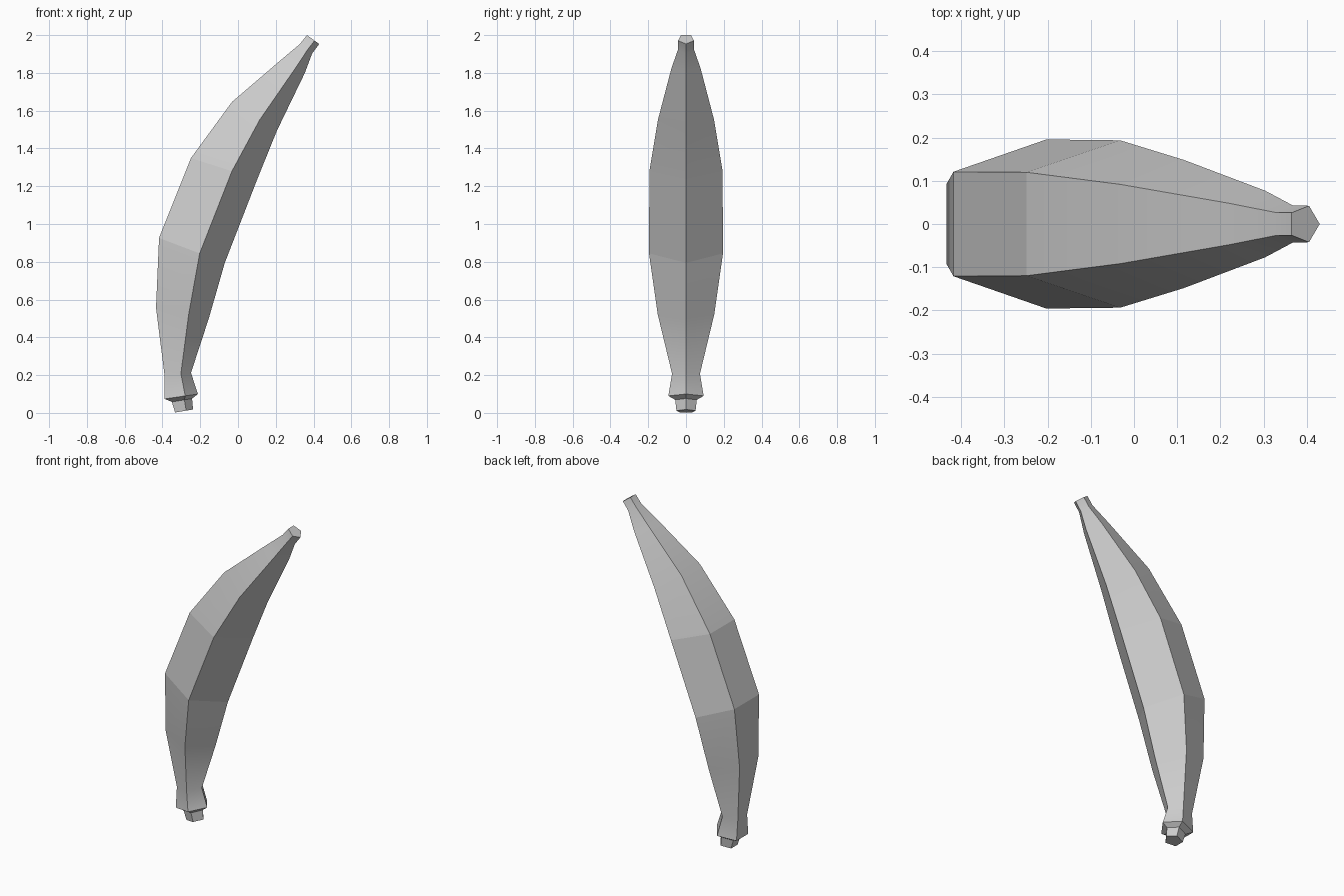
import bpy, bmesh, math
from mathutils import Vector

old = bpy.data.objects.get("Cube")
if old:
    bpy.data.objects.remove(old, do_unlink=True)

SIDES = 5
# Outer flat and inner ridge of each cross-section as (x, z) pairs, bottom to top
STATIONS = [
    ((-.333, .002), (-.238, .018)),
    ((-.350, .058), (-.243, .076)),
    ((-.388, .074), (-.212, .100)),
    ((-.389, .200), (-.249, .212)),
    ((-.434, .556), (-.154, .502)),
    ((-.418, .926), (-.070, .794)),
    ((-.249, 1.349), (.102, 1.237)),
    ((-.032, 1.646), (.206, 1.494)),
    ((.222, 1.864), (.354, 1.800)),
    ((.328, 1.953), (.392, 1.902)),
    ((.365, 2.000), (.430, 1.953)),
]
CREASED = (5, 6)  # cross-sections at the two ends of the thick middle

# Plain matte grey
grey = bpy.data.materials.new("plain grey")
grey.use_nodes = True
colour = (.6, .6, .6, 1)
grey.diffuse_color = colour
grey.node_tree.nodes["Principled BSDF"].inputs["Base Color"].default_value = colour


def pentagon(bm, outer, inner):
    """Regular pentagon with its flat on the outer side and a ridge inside."""
    a = Vector((outer[0], 0, outer[1]))
    b = Vector((inner[0], 0, inner[1]))
    flat = math.cos(math.pi / SIDES)
    radius = (b - a).length / (1 + flat)
    across = (b - a).normalized()
    centre = b - across * radius
    ring = []
    for i in range(SIDES):
        t = math.tau * i / SIDES
        offset = across * math.cos(t) + Vector((0, math.sin(t), 0))
        ring.append(bm.verts.new(centre + offset * radius))
    return ring


# Curved fruit: stem, body and blossom end lofted in one skin
bm = bmesh.new()
rings = [pentagon(bm, *s) for s in STATIONS]
for low, high in zip(rings, rings[1:]):
    for i in range(SIDES):
        j = (i + 1) % SIDES
        bm.faces.new((low[i], low[j], high[j], high[i]))
bm.faces.new(rings[0])
bm.faces.new(rings[-1])
bmesh.ops.recalc_face_normals(bm, faces=bm.faces)

# Smooth along the length, sharp along the ridges and creases
creases = [set(rings[i]) for i in CREASED]
for face in bm.faces:
    face.smooth = True
for edge in bm.edges:
    creased = any(set(edge.verts) <= ring for ring in creases)
    edge.smooth = edge.calc_face_angle() < math.radians(30) and not creased

mesh = bpy.data.meshes.new("fruit_body")
bm.to_mesh(mesh)
bm.free()
mesh.materials.append(grey)
fruit = bpy.data.objects.new("fruit_body", mesh)
bpy.context.collection.objects.link(fruit)
